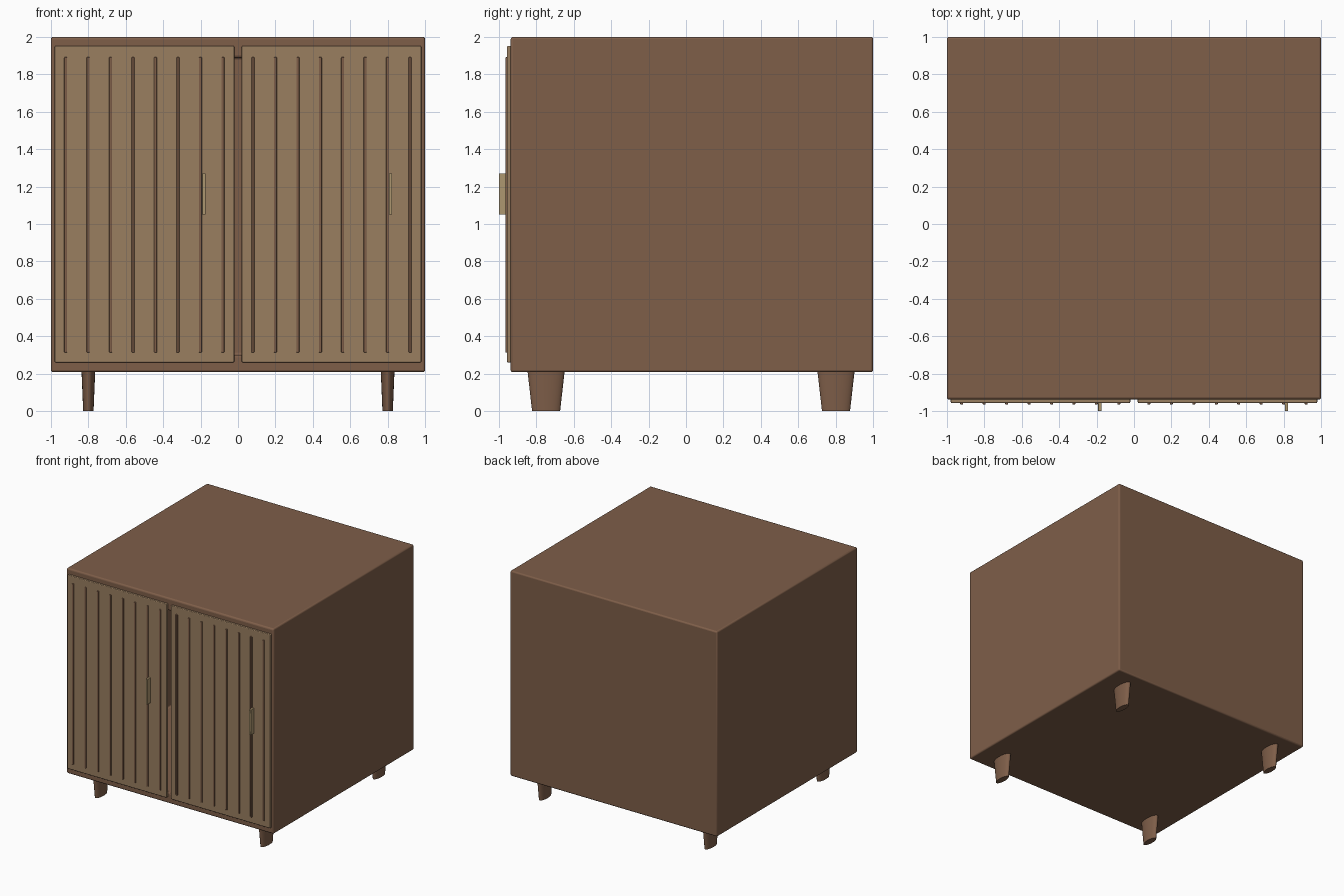
import bpy, bmesh, math
from mathutils import Matrix

if "Cube" in bpy.data.objects:
    bpy.data.objects.remove(bpy.data.objects["Cube"])


def material(name, rgb):
    m = bpy.data.materials.new(name)
    m.diffuse_color = (*rgb, 1)
    m.use_nodes = True
    m.node_tree.nodes["Principled BSDF"].inputs["Base Color"].default_value = m.diffuse_color
    return m


WALNUT = material("walnut", (0.21, 0.112, 0.066))
OAK = material("oak", (0.32, 0.21, 0.118))
BRASS = material("brass", (0.42, 0.31, 0.16))


def finish(name, bm, mat, bevel=0):
    bmesh.ops.recalc_face_normals(bm, faces=bm.faces)
    me = bpy.data.meshes.new(name)
    bm.to_mesh(me)
    bm.free()
    me.materials.append(mat)
    ob = bpy.data.objects.new(name, me)
    bpy.context.collection.objects.link(ob)
    if bevel:
        mod = ob.modifiers.new("soft_edges", 'BEVEL')
        mod.width, mod.segments = bevel, 3
    bpy.ops.object.select_all(action='DESELECT')
    ob.select_set(True)
    bpy.context.view_layer.objects.active = ob
    bpy.ops.object.shade_smooth_by_angle(angle=math.radians(35))
    return ob


def box(name, x, y, z, mat, bevel):
    """Bevelled box from (min, max) ranges."""
    bm = bmesh.new()
    size = [b - a for a, b in (x, y, z)]
    mid = [(a + b) / 2 for a, b in (x, y, z)]
    bmesh.ops.create_cube(bm, size=1, matrix=Matrix.Translation(mid) @ Matrix.Diagonal((*size, 1)))
    return finish(name, bm, mat, bevel)


# Hollow cabinet body, open at the front behind the doors
def shell(bm, w, y0, y1, z0, z1):
    front, back = [[bm.verts.new((x, y, z)) for x, z in ((-w, z0), (w, z0), (w, z1), (-w, z1))]
                   for y in (y0, y1)]
    for i in range(4):
        j = (i + 1) % 4
        bm.faces.new((front[i], front[j], back[j], back[i]))
    bm.faces.new(back)
    return front


bm = bmesh.new()
outer = shell(bm, 1.0, -0.938, 1.0, 0.208, 2.0)
inner = shell(bm, 0.93, -0.938, 0.88, 0.30, 1.89)
for i in range(4):
    j = (i + 1) % 4
    bm.faces.new((outer[i], outer[j], inner[j], inner[i]))
finish("cabinet_body", bm, WALNUT, 0.012)

# Two doors, each with eight raised strips and one handle
for side, x0, first, handle_x in (("left", -0.98, -0.921, -0.183), ("right", 0.02, 0.08, 0.815)):
    box(f"{side}_door", (x0, x0 + 0.96), (-0.957, -0.93), (0.26, 1.952), OAK, 0.006)
    for i in range(8):
        x = first + i * 0.12
        box(f"{side}_door_strip_{i + 1}", (x - 0.008, x + 0.008), (-0.965, -0.95),
            (0.313, 1.892), WALNUT, 0.004)
    box(f"{side}_handle", (handle_x - 0.009, handle_x + 0.009), (-1.0, -0.95),
        (1.05, 1.27), BRASS, 0.002)

# Tapered oval legs
for sx, sn in ((-1, "left"), (1, "right")):
    for y, yn in ((-0.748, "front"), (0.802, "back")):
        bm = bmesh.new()
        bmesh.ops.create_cone(bm, cap_ends=True, segments=32, radius1=0.075, radius2=0.1, depth=0.22,
                              matrix=Matrix.Translation((sx * 0.8, y, 0.11)) @ Matrix.Diagonal((0.37, 1, 1, 1)))
        finish(f"{yn}_{sn}_leg", bm, WALNUT)
